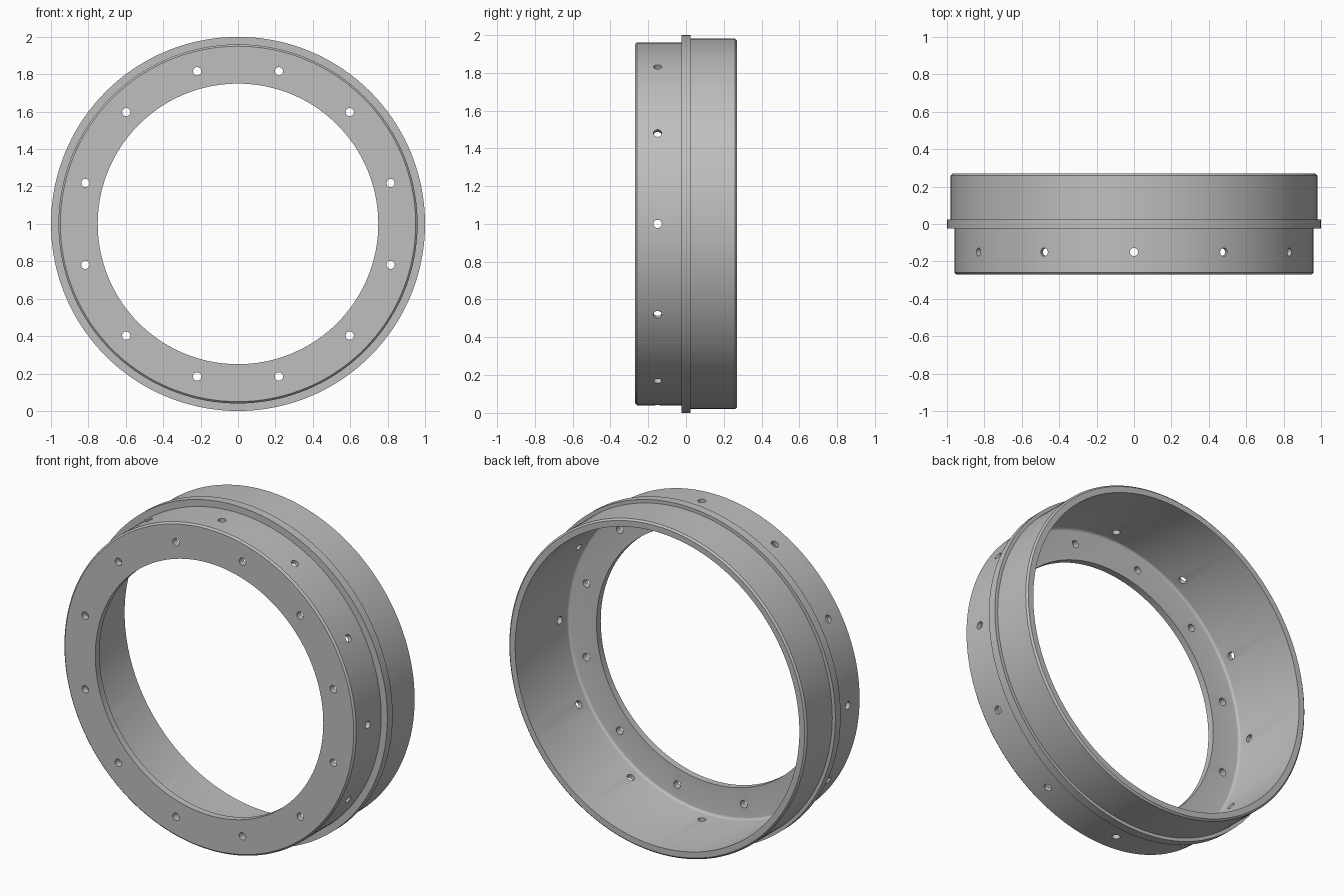
import bpy, bmesh, math
from mathutils import Matrix, Vector

cube = bpy.data.objects.get("Cube")
if cube:
    bpy.data.objects.remove(cube, do_unlink=True)

SEGMENTS = 144
HOLES = 12
HOLE_RADIUS = 0.022
CENTRE = Vector((0, 0, 1))

grey = bpy.data.materials.new("plain grey")
grey.use_nodes = True
colour = (0.52, 0.52, 0.52, 1)
grey.diffuse_color = colour
grey.node_tree.nodes["Principled BSDF"].inputs["Base Color"].default_value = colour


def add_object(name, bm):
    bmesh.ops.recalc_face_normals(bm, faces=bm.faces)
    mesh = bpy.data.meshes.new(name)
    bm.to_mesh(mesh)
    bm.free()
    obj = bpy.data.objects.new(name, mesh)
    bpy.context.collection.objects.link(obj)
    return obj


def lathe(name, profile):
    """Turn a closed (radius, y) profile around the y axis."""
    bm = bmesh.new()
    rings = []
    for i in range(SEGMENTS):
        a = math.tau * i / SEGMENTS
        rings.append([bm.verts.new(CENTRE + Vector((r * math.sin(a), y, r * math.cos(a))))
                      for r, y in profile])
    n = len(profile)
    for i in range(SEGMENTS):
        here, after = rings[i], rings[(i + 1) % SEGMENTS]
        for j in range(n):
            k = (j + 1) % n
            bm.faces.new((here[j], here[k], after[k], after[j]))
    return add_object(name, bm)


# Ring body: front plate, stepped outer wall with a flange, rounded inner corner
chamfer, fillet, inner, plate_back = 0.01, 0.015, 0.935, -0.23
corner = []
for i in range(5):
    a = math.pi / 2 * i / 4
    corner.append((inner - fillet + fillet * math.cos(a),
                   plate_back + fillet - fillet * math.sin(a)))
outer = [(0.75, -0.27), (0.96 - chamfer, -0.27), (0.96, -0.27 + chamfer),
         (0.96, -0.025), (1, -0.025), (1, 0.025), (0.98, 0.025),
         (0.98, 0.27 - chamfer), (0.98 - chamfer, 0.27), (inner, 0.27)]
ring = lathe("flanged_ring", outer + corner + [(0.75, plate_back)])
ring.data.materials.append(grey)

# Drill holes: one circle through the plate, one circle radially through the wall
bm = bmesh.new()


def drill(matrix, depth):
    bmesh.ops.create_cone(bm, cap_ends=True, segments=24, radius1=HOLE_RADIUS,
                          radius2=HOLE_RADIUS, depth=depth, matrix=matrix)


for i in range(HOLES):
    step = math.tau / HOLES
    turn = Matrix.Translation(CENTRE) @ Matrix.Rotation(step * i, 4, "Y")
    half = turn @ Matrix.Rotation(step / 2, 4, "Y")
    drill(half @ Matrix.Translation((0, -0.25, 0.845)) @ Matrix.Rotation(math.pi / 2, 4, "X"), 0.1)
    drill(turn @ Matrix.Translation((0, -0.15, 0.95)), 0.12)
cutter = add_object("hole_cutter", bm)
cutter.hide_render = True

cut = ring.modifiers.new("holes", "BOOLEAN")
cut.operation = "DIFFERENCE"
cut.solver = "EXACT"
cut.object = cutter

# Apply the cut, drop the cutter, and smooth the curved walls
bpy.ops.object.select_all(action="DESELECT")
ring.select_set(True)
bpy.context.view_layer.objects.active = ring
bpy.ops.object.modifier_apply(modifier=cut.name)
bpy.data.objects.remove(cutter, do_unlink=True)
bpy.ops.object.shade_smooth_by_angle(angle=math.radians(30))
